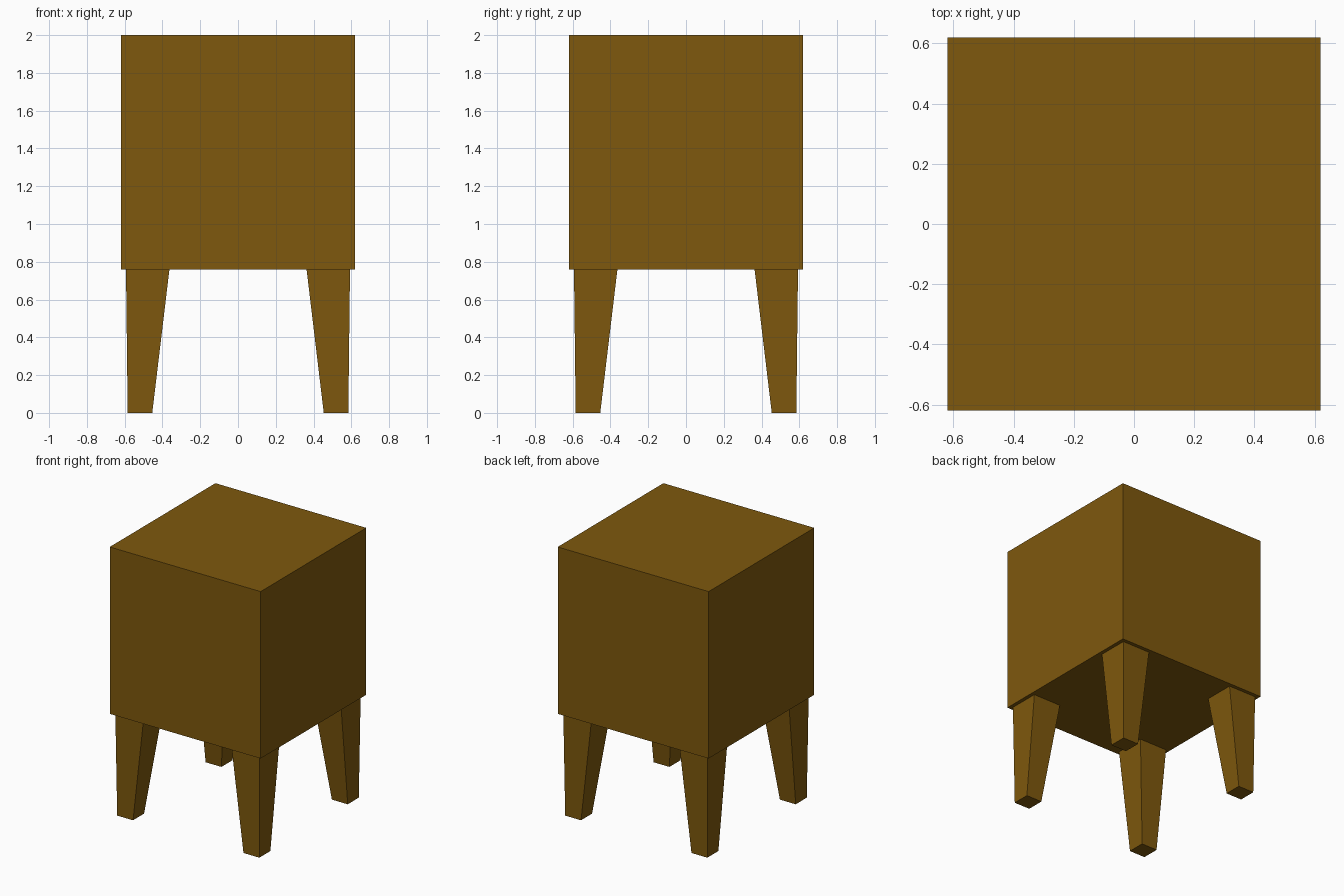
import bpy, bmesh

if "Cube" in bpy.data.objects:
    bpy.data.objects.remove(bpy.data.objects["Cube"])

wood = bpy.data.materials.new("brown_wood")
wood.diffuse_color = (0.21, 0.098, 0.004, 1.0)
wood.use_nodes = True
wood.node_tree.nodes["Principled BSDF"].inputs["Base Color"].default_value = wood.diffuse_color

BOX_HALF = 0.62
BOX_BOTTOM = 0.76


def tapered_block(name, bottom, top):
    """Block between two squares, each given as (centre_x, centre_y, half_size, z)."""
    bm = bmesh.new()
    bmesh.ops.create_cube(bm, size=2)
    for v in bm.verts:
        cx, cy, half, z = top if v.co.z > 0 else bottom
        v.co = (cx + v.co.x * half, cy + v.co.y * half, z)
    mesh = bpy.data.meshes.new(name)
    bm.to_mesh(mesh)
    bm.free()
    mesh.materials.append(wood)
    obj = bpy.data.objects.new(name, mesh)
    bpy.context.collection.objects.link(obj)
    return obj


# Cube-shaped body
tapered_block("body", (0, 0, BOX_HALF, BOX_BOTTOM), (0, 0, BOX_HALF, 2.0))

# Four tapered legs, nearly upright on the outside and sloping on the inside
for sy, depth in ((-1, "front"), (1, "back")):
    for sx, side in ((-1, "left"), (1, "right")):
        tapered_block(f"{depth}_{side}_leg",
                      (sx * 0.519, sy * 0.519, 0.065, 0.0),
                      (sx * 0.478, sy * 0.478, 0.115, BOX_BOTTOM))
